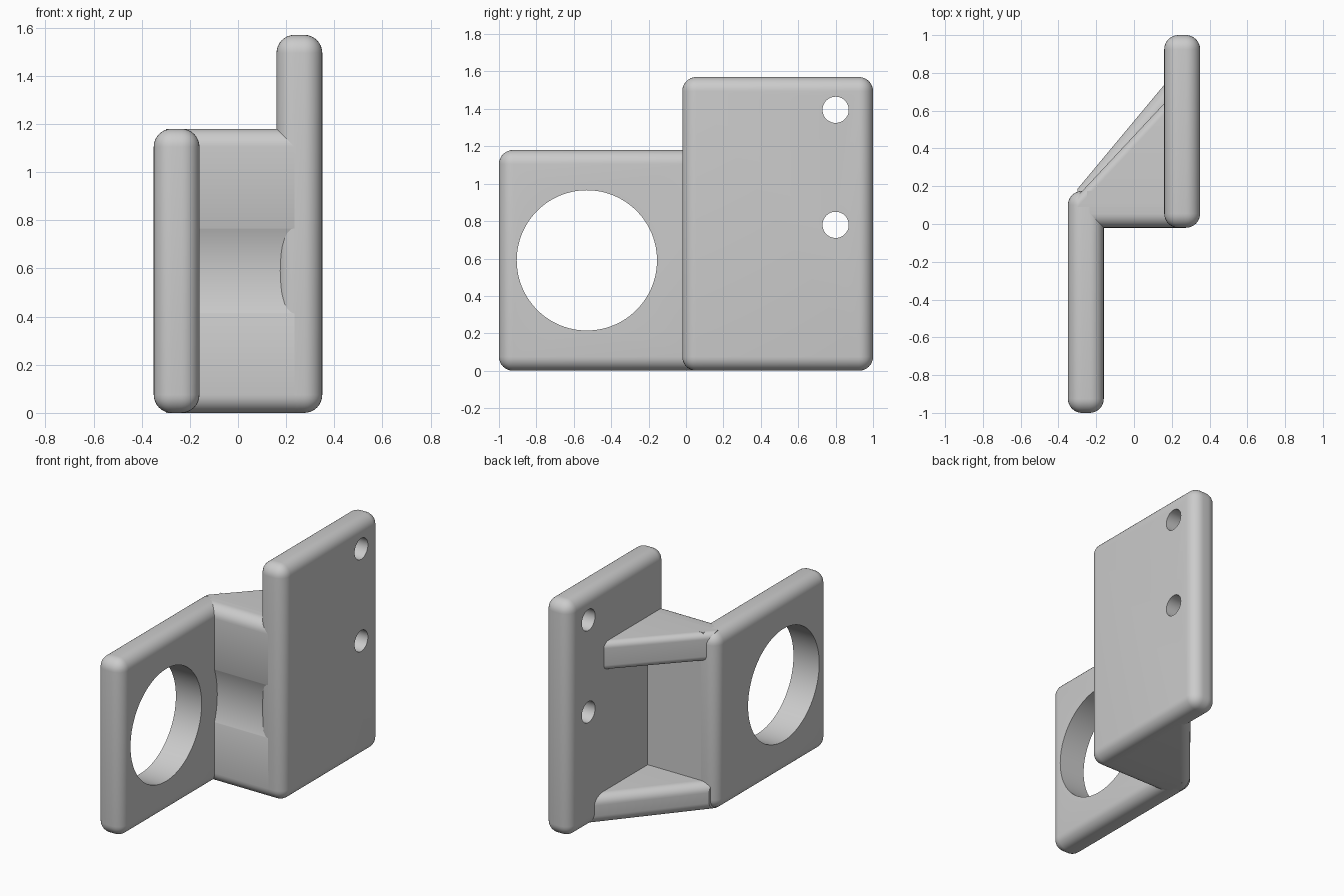
import bpy
import bmesh
from mathutils import Matrix

cube = bpy.data.objects.get("Cube")
if cube:
    bpy.data.objects.remove(cube, do_unlink=True)

ROUND = 0.075      # edge rounding radius
THICK = 0.19       # wall thickness

grey = bpy.data.materials.new("light grey")
grey.use_nodes = True
grey.diffuse_color = (0.6, 0.6, 0.6, 1)
grey.node_tree.nodes["Principled BSDF"].inputs["Base Color"].default_value = (0.6, 0.6, 0.6, 1)


def prism(name, outline, z0, z1, is_round):
    """Extrude an outline upward and round the edges picked by is_round(a, b)."""
    bm = bmesh.new()
    face = bm.faces.new([bm.verts.new((x, y, z0)) for x, y in outline])
    top = bmesh.ops.extrude_face_region(bm, geom=[face])["geom"]
    bmesh.ops.translate(bm, vec=(0, 0, z1 - z0),
                        verts=[v for v in top if isinstance(v, bmesh.types.BMVert)])
    bmesh.ops.recalc_face_normals(bm, faces=bm.faces)
    edges = [e for e in bm.edges if is_round(e.verts[0].co, e.verts[1].co)]
    bmesh.ops.bevel(bm, geom=edges, offset=ROUND, segments=8, profile=0.5,
                    affect='EDGES', clamp_overlap=True)
    bmesh.ops.recalc_face_normals(bm, faces=bm.faces)
    mesh = bpy.data.meshes.new(name)
    bm.to_mesh(mesh)
    bm.free()
    mesh.materials.append(grey)
    obj = bpy.data.objects.new(name, mesh)
    bpy.context.collection.objects.link(obj)
    return obj


def box(name, x0, x1, y0, y1, z1, is_round=lambda a, b: True):
    return prism(name, [(x0, y0), (x1, y0), (x1, y1), (x0, y1)], 0, z1, is_round)


def drill(obj, x0, x1, y, z, radius):
    """Cut a round hole running along x."""
    bm = bmesh.new()
    bmesh.ops.create_cone(bm, cap_ends=True, segments=96, radius1=radius, radius2=radius,
                          depth=x1 - x0,
                          matrix=Matrix.Translation(((x0 + x1) / 2, y, z))
                          @ Matrix.Rotation(1.5707963, 4, 'Y'))
    mesh = bpy.data.meshes.new("cutter")
    bm.to_mesh(mesh)
    bm.free()
    mesh.materials.append(grey)
    cutter = bpy.data.objects.new("cutter", mesh)
    cutter.hide_render = True
    bpy.context.collection.objects.link(cutter)
    mod = obj.modifiers.new("hole", 'BOOLEAN')
    mod.operation = 'DIFFERENCE'
    mod.solver = 'EXACT'
    mod.object = cutter
    bpy.context.view_layer.objects.active = obj
    bpy.ops.object.modifier_apply(modifier=mod.name)
    bpy.data.objects.remove(cutter, do_unlink=True)


FRONT, BACK, HEIGHT = -0.02, 0.175, 1.18

# Plate with the large ring hole
ring_plate = box("ring_plate", -0.35, -0.16, -1, BACK, HEIGHT)
drill(ring_plate, -0.6, 0.1, -0.53, 0.59, 0.375)

# Tall mounting plate with two screw holes
mount_plate = box("mounting_plate", 0.16, 0.35, FRONT, 1, 1.57)
for z in (0.78, 1.395):
    drill(mount_plate, 0, 0.6, 0.8, z, 0.07)

# Cross wall: only its long front edges are rounded, with a shallow scooped channel
wall = box("cross_wall", -0.25, 0.24, FRONT, BACK, HEIGHT,
           lambda a, b: a.y < 0 and b.y < 0 and abs(a.x - b.x) > 0.1)
drill(wall, -0.4, 0.5, -0.53, 0.59, 0.54)


# Sloped braces behind the wall, rounded along the sloping edges
def brace(name, z0, start_y, end_y):
    outline = [(-0.3, 0.09), (0.25, 0.09), (0.25, end_y), (-0.3, start_y)]
    return prism(name, outline, z0, z0 + THICK,
                 lambda a, b: abs(a.x - b.x) > 0.1 and abs(a.y - b.y) > 0.1)


lower_brace = brace("lower_brace", 0, 0.185, 0.845)
upper_brace = brace("upper_brace", HEIGHT - THICK, 0.147, 0.735)

for obj in (ring_plate, mount_plate, wall, lower_brace, upper_brace):
    bpy.ops.object.select_all(action='DESELECT')
    obj.select_set(True)
    bpy.context.view_layer.objects.active = obj
    bpy.ops.object.shade_smooth_by_angle(angle=0.6)
